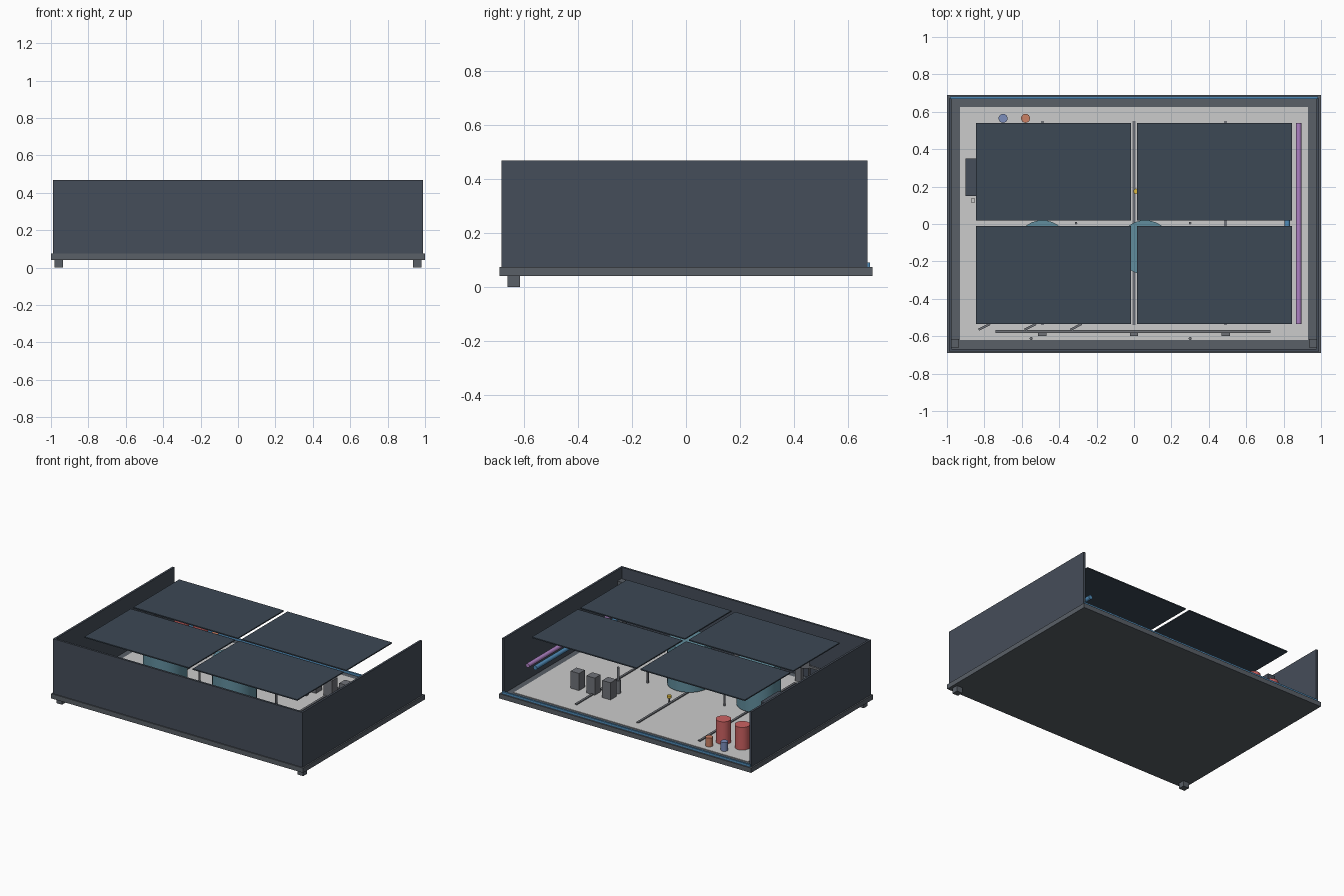
import bpy, math
from mathutils import Vector

if "Cube" in bpy.data.objects:
    bpy.data.objects.remove(bpy.data.objects["Cube"])


def mat(name, r, g, b):
    m = bpy.data.materials.new(name)
    m.diffuse_color = (r, g, b, 1)
    m.use_nodes = True
    m.node_tree.nodes["Principled BSDF"].inputs["Base Color"].default_value = m.diffuse_color
    return m


SLATE = mat("slate", .06, .075, .1)
FRAME = mat("frame_grey", .1, .115, .135)
PALE = mat("pale_floor", .55, .55, .57)
DARK = mat("dark_panel", .045, .065, .09)
METAL = mat("metal", .16, .17, .19)
TEAL = mat("teal", .12, .27, .34)
RED = mat("red", .6, .12, .12)
BLUE = mat("blue", .08, .26, .48)
PURPLE = mat("purple", .42, .22, .55)
ORANGE = mat("orange", .6, .22, .13)
LILAC = mat("dusty_blue", .2, .27, .5)
YELLOW = mat("yellow", .75, .5, .05)


def box(name, x0, x1, y0, y1, z0, z1, m, rz=0):
    bpy.ops.mesh.primitive_cube_add(
        size=1, location=((x0 + x1) / 2, (y0 + y1) / 2, (z0 + z1) / 2))
    o = bpy.context.object
    o.name = name
    o.dimensions = (x1 - x0, y1 - y0, z1 - z0)
    bpy.ops.object.transform_apply(location=False, rotation=False, scale=True)
    o.rotation_euler.z = rz
    o.data.materials.append(m)
    return o


def rod(name, a, b, r, m, sides=24):
    a, b = Vector(a), Vector(b)
    bpy.ops.mesh.primitive_cylinder_add(
        vertices=sides, radius=r, depth=(b - a).length, location=(a + b) / 2)
    o = bpy.context.object
    o.name = name
    o.rotation_euler = (b - a).to_track_quat('Z', 'Y').to_euler()
    bpy.ops.object.shade_smooth_by_angle()
    o.data.materials.append(m)
    return o


# Base slab, floor and rear sill
box("base_slab", -1, 1, -.69, .69, .04, .074, FRAME)
box("floor_plate", -.93, .93, -.62, .625, .07, .077, PALE)
box("rear_rail", -.985, .985, .668, .681, .072, .09, BLUE)

# Walls on three sides, rear left open
box("front_wall", -.99, .99, -.683, -.668, .074, .468, SLATE)
for side, s in (("left", -1), ("right", 1)):
    xs = sorted((s * .975, s * .99))
    box(side + "_wall", *xs, -.675, .672, .074, .468, SLATE)
    xs = sorted((s * .935, s * .98))
    box(side + "_front_post", *xs, -.66, -.615, 0, .39, FRAME)

# Four roof panels
for x0, x1 in ((-.845, -.015), (.015, .845)):
    for y0, y1 in ((-.535, -.01), (.02, .54)):
        box("roof_panel", x0, x1, y0, y1, .457, .465, DARK)

# Floor channels and their front brackets
for x in (-.49, 0, .49):
    box("floor_channel", x - .008, x + .008, -.54, .55, .075, .084, METAL)
    box("channel_bracket", x - .022, x + .022, -.6, -.57, .077, .2, METAL)
box("front_rail", -.74, .73, -.582, -.568, .2, .215, METAL)
for x in (-.8, -.555, -.31):
    box("angled_plate", x - .034, x + .034, -.556, -.544, .2, .3, METAL, math.radians(27))
for x in (-.55, .3):
    rod("front_nozzle", (x, -.612, .077), (x, -.612, .2), .008, METAL, 12)

# Large round tanks
for x in (-.49, .06):
    rod("round_tank", (x, -.125, .09), (x, -.125, .4), .145, TEAL, 32)

# Red tanks and small canisters near the rear left corner
for x in (-.62, -.77):
    rod("red_tank", (x, .46, .077), (x, .46, .24), .05, RED)
rod("blue_canister", (-.7, .565, .077), (-.7, .565, .14), .024, LILAC)
rod("orange_canister", (-.58, .565, .077), (-.58, .565, .14), .024, ORANGE)

# Equipment boxes and pump column
for i in range(3):
    x = .63 - i * .125
    box("equipment_box", x - .033, x + .033, .295, .36, .077, .2, METAL)
rod("pump_base", (.37, .24, .077), (.37, .24, .17), .018, METAL, 16)
rod("pump_stem", (.37, .24, .17), (.37, .24, .26), .009, METAL, 12)

# Yellow-topped valve and thin sensors
rod("valve_stem", (.01, .175, .077), (.01, .175, .115), .005, METAL, 12)
rod("valve_knob", (.01, .175, .112), (.01, .175, .13), .014, YELLOW, 16)
for x in (-.31, .3):
    rod("sensor_post", (x, .005, .077), (x, .005, .2), .007, METAL, 12)

# Pipes along the right wall
rod("purple_pipe", (.88, -.535, .25), (.88, .54, .25), .015, PURPLE)
rod("blue_pipe", (.82, -.535, .25), (.82, .54, .25), .015, BLUE)

# Control cabinet on the left
box("control_cabinet", -.9, -.84, .15, .35, .15, .38, SLATE)
for i in range(5):
    y = .18 + i * .035
    box("cabinet_switch", -.845, -.834, y - .008, y + .008, .3, .32, METAL)
box("wall_sensor", -.868, -.853, .112, .14, .2, .25, PALE)
